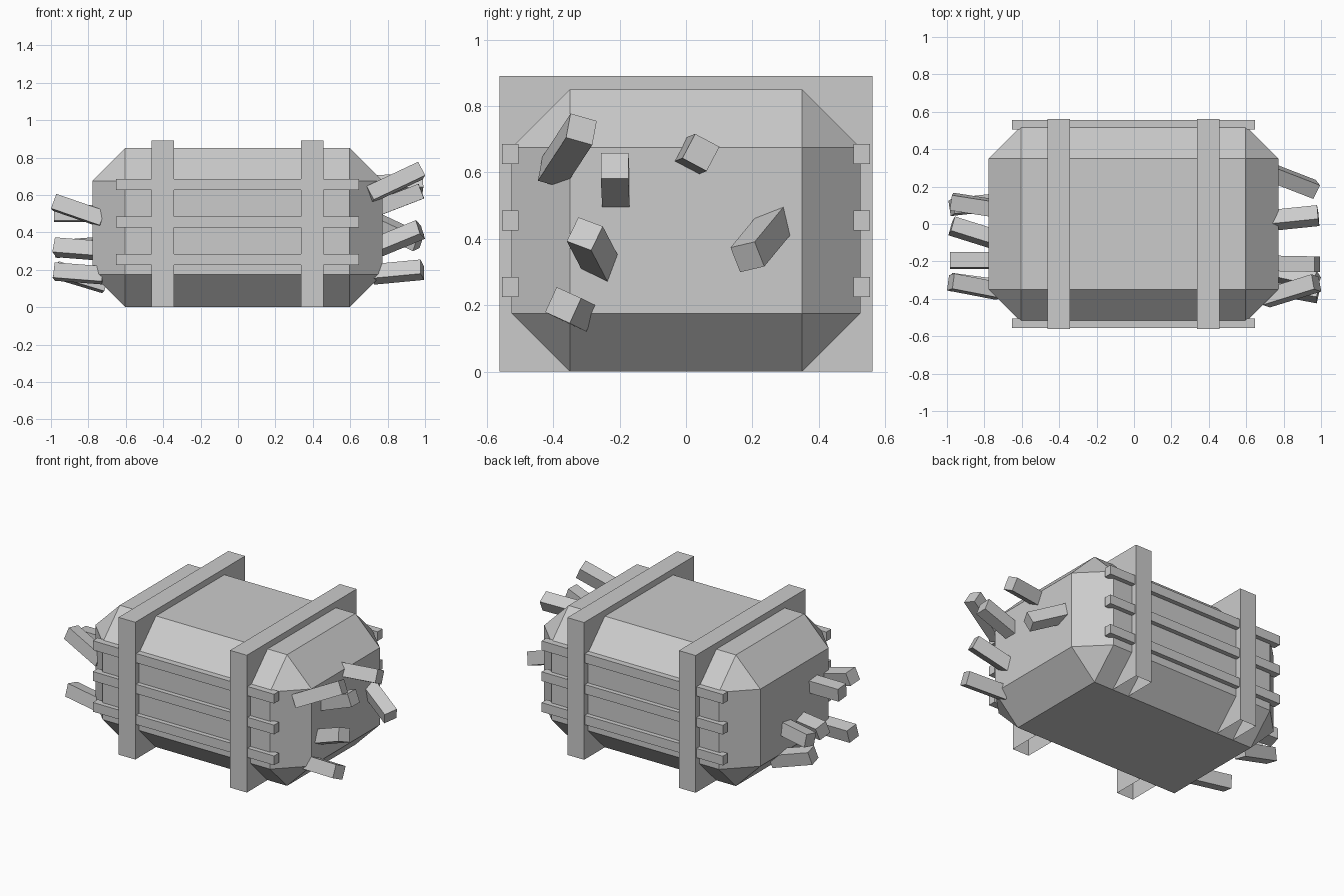
import bpy, bmesh
from math import radians
from mathutils import Matrix, Quaternion, Vector

old = bpy.data.objects.get("Cube")
if old:
    bpy.data.objects.remove(old, do_unlink=True)

# One plain grey for every part
grey = bpy.data.materials.new("light_grey")
grey.use_nodes = True
color = (0.6, 0.6, 0.6, 1)
grey.diffuse_color = color
grey.node_tree.nodes["Principled BSDF"].inputs["Base Color"].default_value = color

SHIFT = -0.003  # bale sits slightly off centre


def box(name, center, size, rotation=None, chamfer=0, open_bottom=False):
    bm = bmesh.new()
    bmesh.ops.create_cube(bm, size=1)
    bmesh.ops.scale(bm, vec=size, verts=bm.verts)
    if chamfer:
        bmesh.ops.bevel(bm, geom=bm.edges[:], offset=chamfer, segments=1,
                        affect='EDGES', profile=0.5)
    if open_bottom:
        bm.normal_update()
        down = [f for f in bm.faces if f.normal.z < -0.9]
        bmesh.ops.delete(bm, geom=down, context='FACES_ONLY')
    mesh = bpy.data.meshes.new(name)
    bm.to_mesh(mesh)
    bm.free()
    mesh.materials.append(grey)
    obj = bpy.data.objects.new(name, mesh)
    turn = rotation.to_matrix().to_4x4() if rotation else Matrix()
    obj.matrix_world = Matrix.Translation(center) @ turn
    bpy.context.collection.objects.link(obj)
    return obj


def straw(name, inner, outer, roll):
    """Square stick running from inside the bale to its outer tip."""
    a, b = Vector(inner), Vector(outer)
    axis = b - a
    rot = axis.to_track_quat('X', 'Z') @ Quaternion((1, 0, 0), radians(roll))
    box(name, (a + b) / 2, (axis.length, 0.083, 0.083), rot)


# Chamfered bale
box("bale", (SHIFT, 0, 0.425), (1.55, 1.05, 0.85), chamfer=0.175)

# Two bands around the bale, open underneath
for side, x in (("left", 0.4), ("right", -0.4)):
    box(side + "_band", (x + SHIFT, 0, 0.445), (0.12, 1.125, 0.89), open_bottom=True)

# Three slats on the front and on the back
for side, y in (("front", -0.53), ("back", 0.53)):
    for level, z in (("low", 0.255), ("middle", 0.455), ("high", 0.655)):
        box(f"{side}_{level}_slat", (SHIFT, y, z), (1.3, 0.05, 0.06))

# Loose straws sticking out of each end: inner point, outer point, roll
left = [
    ((0.70, -0.40, 0.60), (0.975, -0.315, 0.73), -17),
    ((0.72, -0.21, 0.52), (0.98, -0.215, 0.62), 0),
    ((0.74, 0.02, 0.65), (0.985, 0.045, 0.66), -28),
    ((0.72, -0.25, 0.31), (0.975, -0.305, 0.415), -21),
    ((0.72, 0.28, 0.46), (0.965, 0.185, 0.345), 13),
    ((0.72, -0.32, 0.175), (0.985, -0.37, 0.20), -24),
]
right = [
    ((-0.72, -0.36, 0.47), (-0.98, -0.31, 0.56), 10),
    ((-0.72, -0.195, 0.50), (-0.985, -0.195, 0.50), 5),
    ((-0.72, -0.09, 0.30), (-0.975, -0.01, 0.32), 20),
    ((-0.72, 0.08, 0.33), (-0.975, 0.12, 0.31), -10),
    ((-0.71, 0.12, 0.12), (-0.975, 0.09, 0.20), 8),
    ((-0.72, -0.345, 0.17), (-0.98, -0.31, 0.19), 12),
]
for side, straws in (("left", left), ("right", right)):
    for i, (inner, outer, roll) in enumerate(straws, 1):
        straw(f"{side}_straw_{i}", inner, outer, roll)
